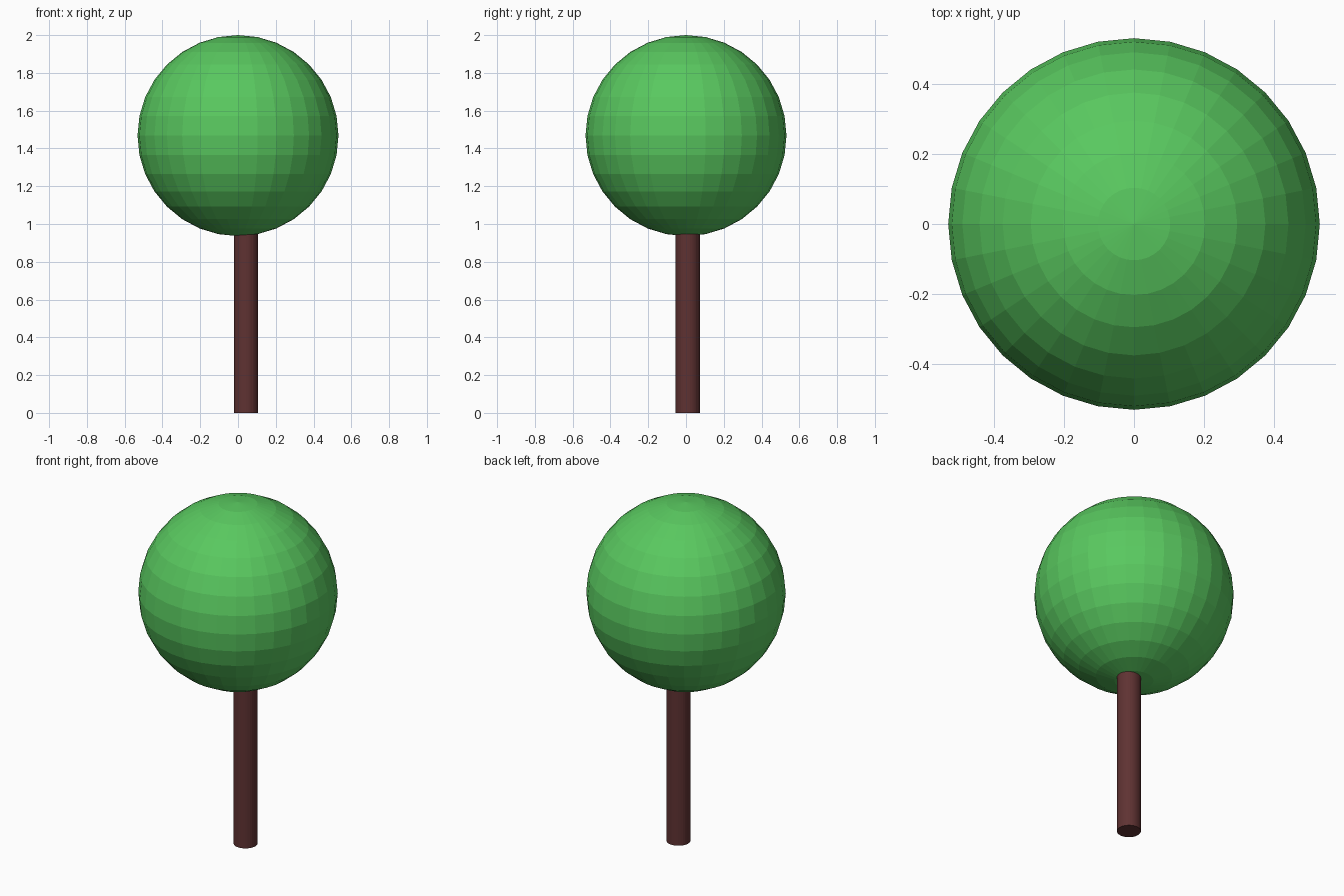
import bpy

if "Cube" in bpy.data.objects:
    bpy.data.objects.remove(bpy.data.objects["Cube"])


def flat_colour(name, rgb):
    mat = bpy.data.materials.new(name)
    mat.diffuse_color = (*rgb, 1.0)
    mat.use_nodes = True
    mat.node_tree.nodes["Principled BSDF"].inputs["Base Color"].default_value = mat.diffuse_color
    return mat


def finish(name, mat):
    obj = bpy.context.object
    obj.name = name
    obj.data.materials.append(mat)
    return obj


leaf_green = flat_colour("leaf green", (0.10, 0.58, 0.115))
bark_brown = flat_colour("bark brown", (0.115, 0.032, 0.032))

# Round faceted crown
R = 0.532
bpy.ops.mesh.primitive_uv_sphere_add(segments=32, ring_count=16, radius=R,
                                     location=(0, 0, 2 - R))
finish("crown", leaf_green)

# Slightly off-centre trunk, its top sunk into the crown
TRUNK_TOP = 1.0
bpy.ops.mesh.primitive_cylinder_add(vertices=32, radius=0.064, depth=TRUNK_TOP,
                                    location=(0.043, 0.009, TRUNK_TOP / 2))
finish("trunk", bark_brown)
